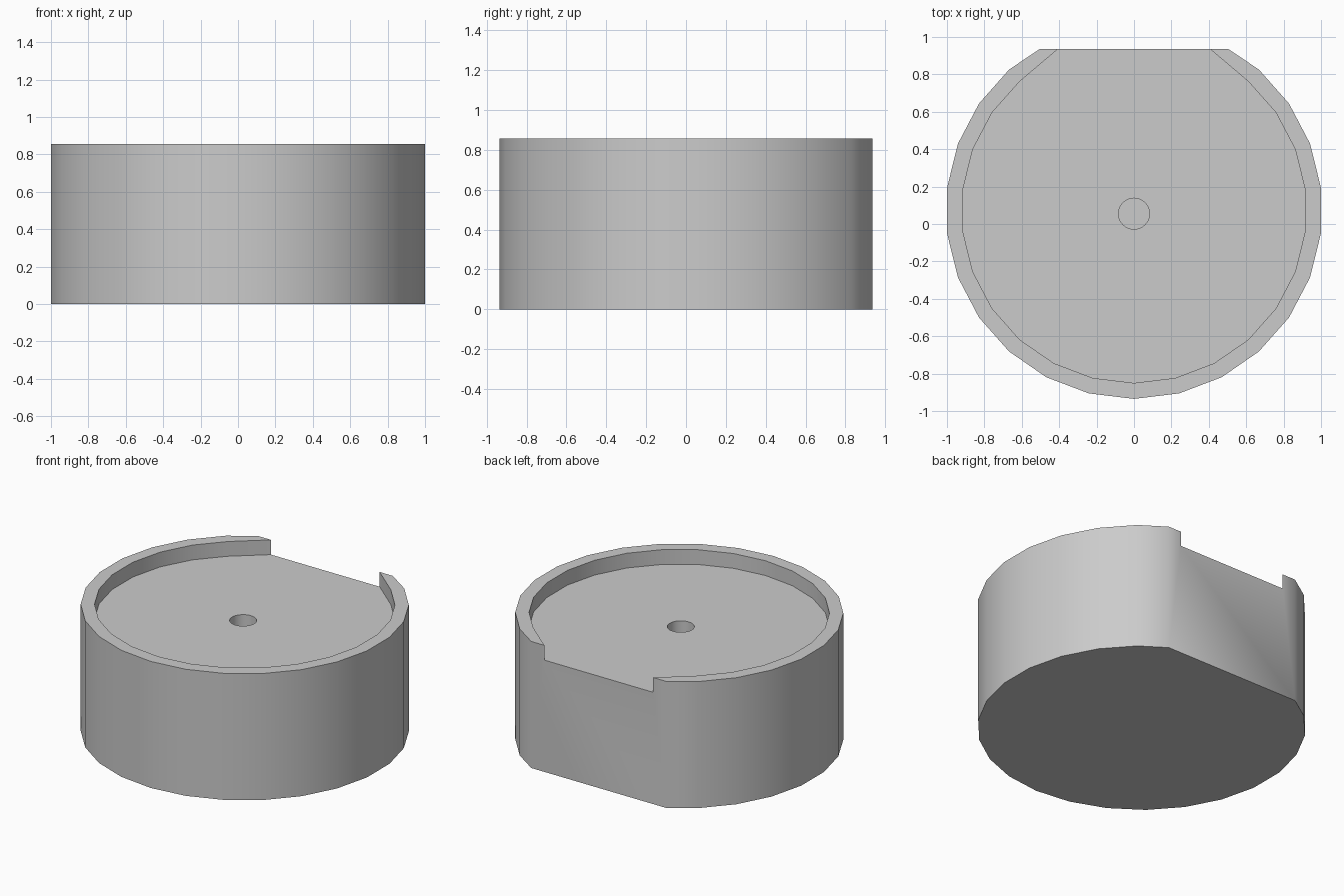
import bpy, bmesh
from math import sin, cos, pi, radians

if "Cube" in bpy.data.objects:
    bpy.data.objects.remove(bpy.data.objects["Cube"])

SIDES, CY = 26, 0.072        # facet count and centre of the round
FLAT_Y, TOP, FLOOR = 0.935, 0.857, 0.757


def arc(r, n):
    """Points of the round from -n to +n facets, starting at the front vertex."""
    step = 2 * pi / SIDES
    return [(r * sin(k * step), CY - r * cos(k * step)) for k in range(-n, n + 1)]


def prism(name, pts, z0, z1):
    bm = bmesh.new()
    face = bm.faces.new([bm.verts.new((x, y, z0)) for x, y in pts])
    ext = bmesh.ops.extrude_face_region(bm, geom=[face], use_keep_orig=True)
    verts = [v for v in ext["geom"] if isinstance(v, bmesh.types.BMVert)]
    bmesh.ops.translate(bm, verts=verts, vec=(0, 0, z1 - z0))
    bmesh.ops.recalc_face_normals(bm, faces=bm.faces)
    me = bpy.data.meshes.new(name)
    bm.to_mesh(me)
    bm.free()
    ob = bpy.data.objects.new(name, me)
    bpy.context.collection.objects.link(ob)
    return ob


def cut(ob, cutter):
    mod = ob.modifiers.new("cut", "BOOLEAN")
    mod.operation, mod.solver, mod.object = "DIFFERENCE", "EXACT", cutter
    bpy.context.view_layer.objects.active = ob
    bpy.ops.object.modifier_apply(modifier=mod.name)
    bpy.data.objects.remove(cutter)


# Round body with a flat back
body = prism("round_body", [(-0.505, FLAT_Y)] + arc(1.007, 10) + [(0.505, FLAT_Y)], 0, TOP)

# Shallow recess inside the rim, open through the flat back
cut(body, prism("recess_cutter", [(-0.33, 1.0)] + arc(0.922, 10) + [(0.33, 1.0)], FLOOR, TOP + 0.2))

# Blind centre hole
hole = [(0.083 * cos(2 * pi * i / 32), 0.055 + 0.083 * sin(2 * pi * i / 32)) for i in range(32)]
cut(body, prism("hole_cutter", hole, 0.35, TOP + 0.2))

body.select_set(True)
bpy.context.view_layer.objects.active = body
bpy.ops.object.shade_smooth_by_angle(angle=radians(40))
